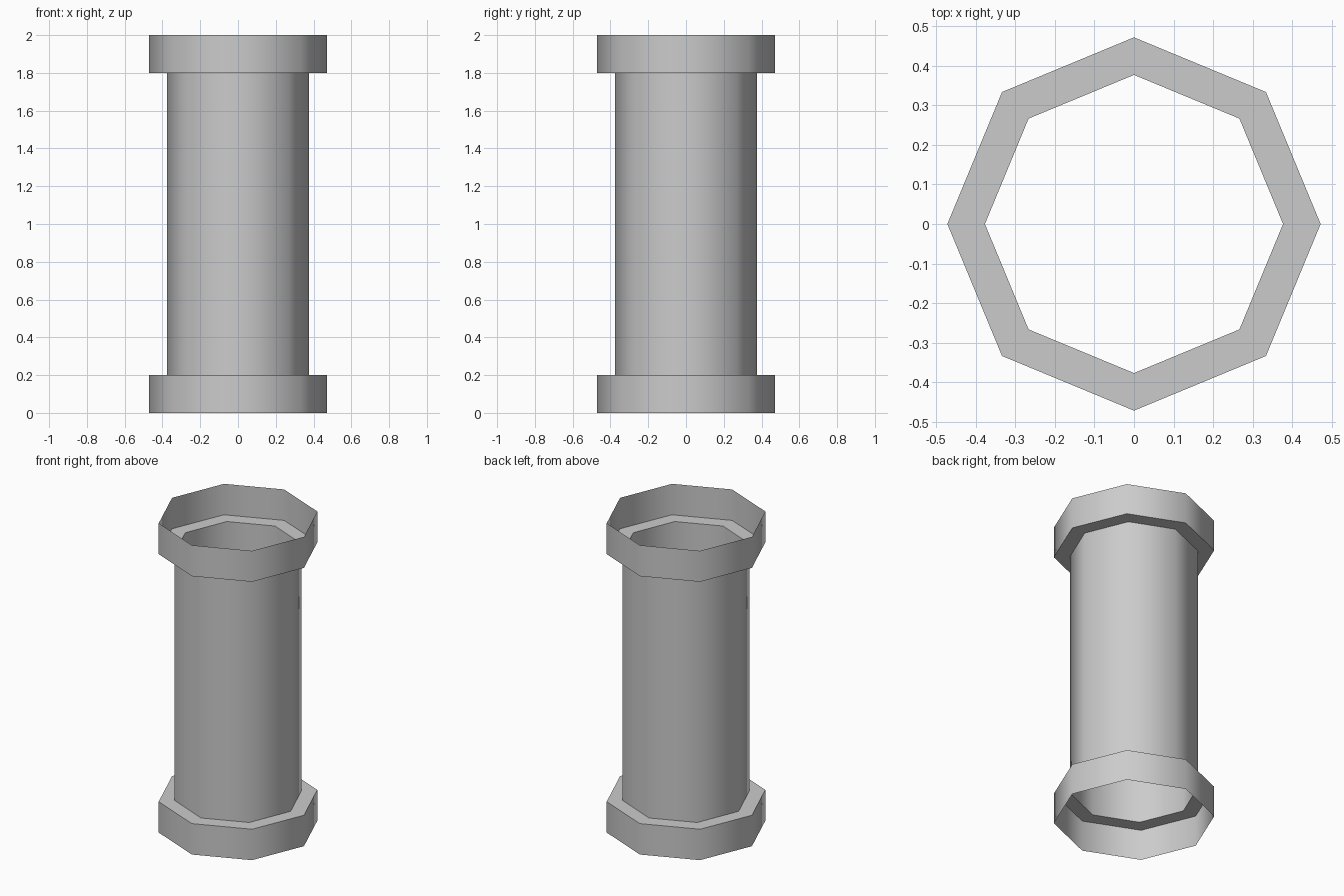
import bpy, bmesh
from math import cos, sin, pi, radians

if "Cube" in bpy.data.objects:
    bpy.data.objects.remove(bpy.data.objects["Cube"])

SIDES = 8
R_COLLAR, R_TUBE = 0.472, 0.377

# Half-section (radius, height): lower collar, tube, upper collar; ends open
profile = [(R_COLLAR, 0.0), (R_COLLAR, 0.2), (R_TUBE, 0.2),
           (R_TUBE, 1.8), (R_COLLAR, 1.8), (R_COLLAR, 2.0)]

# Sweep the section around z as a single thin shell
bm = bmesh.new()
rings = [[bm.verts.new((r * cos(2 * pi * i / SIDES), r * sin(2 * pi * i / SIDES), z))
          for i in range(SIDES)] for r, z in profile]
for low, high in zip(rings, rings[1:]):
    for i in range(SIDES):
        j = (i + 1) % SIDES
        bm.faces.new((low[i], low[j], high[j], high[i]))

mesh = bpy.data.meshes.new("pipe")
bm.to_mesh(mesh)
bm.free()
pipe = bpy.data.objects.new("pipe", mesh)
bpy.context.collection.objects.link(pipe)

# Smooth round the sides, sharp at the collar ledges
bpy.context.view_layer.objects.active = pipe
pipe.select_set(True)
bpy.ops.object.shade_smooth_by_angle(angle=radians(60))
